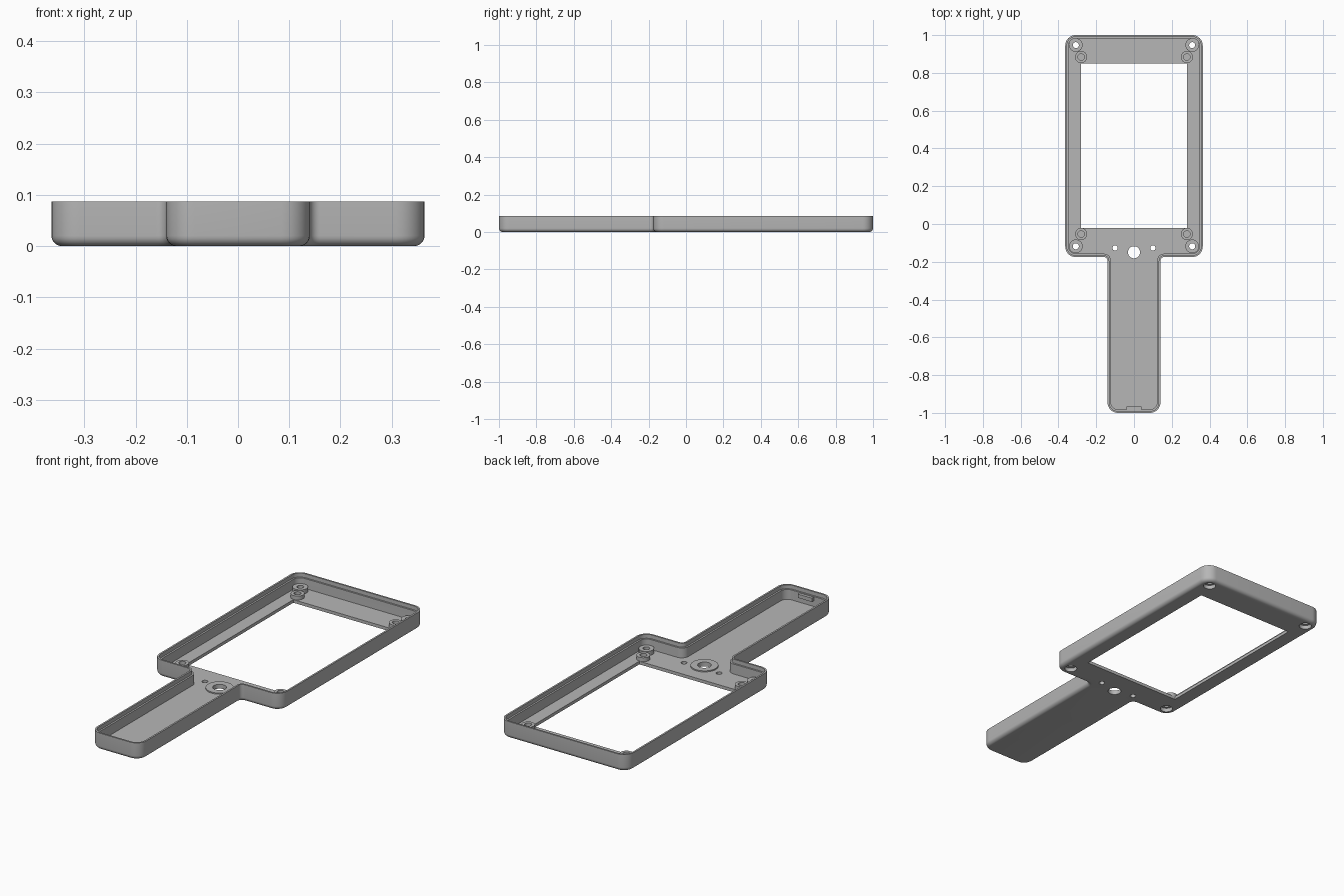
import bpy
import bmesh
from math import sin, cos, pi
from mathutils import Vector

if "Cube" in bpy.data.objects:
    bpy.data.objects.remove(bpy.data.objects["Cube"])

gray = bpy.data.materials.new("plain gray plastic")
gray.use_nodes = True
gray.diffuse_color = (0.47, 0.47, 0.47, 1)
gray.node_tree.nodes["Principled BSDF"].inputs["Base Color"].default_value = gray.diffuse_color

HEIGHT, FLOOR, WALL = 0.087, 0.016, 0.018
HEAD_X, GRIP_X, NECK_Y = 0.364, 0.14, -0.175


def make_object(name, bm):
    bmesh.ops.recalc_face_normals(bm, faces=bm.faces)
    mesh = bpy.data.meshes.new(name)
    bm.to_mesh(mesh)
    bm.free()
    mesh.materials.append(gray)
    obj = bpy.data.objects.new(name, mesh)
    bpy.context.collection.objects.link(obj)
    return obj


def outline(inset, steps=8):
    """Rounded paddle outline, moved inward by inset."""
    right = [(GRIP_X, -1), (GRIP_X, NECK_Y), (HEAD_X, NECK_Y), (HEAD_X, 1)]
    corners = [Vector(p) for p in right + [(-x, y) for x, y in reversed(right)]]
    points = []
    for i, c in enumerate(corners):
        d_in = (c - corners[i - 1]).normalized()
        d_out = (corners[(i + 1) % len(corners)] - c).normalized()
        convex = d_in.x * d_out.y - d_in.y * d_out.x > 0
        radius = 0.055 if convex else 0.02
        center = c + (d_out - d_in) * radius
        r = radius - inset if convex else radius + inset
        for k in range(steps + 1):
            a = k / steps * pi / 2
            points.append(center + (d_in * sin(a) - d_out * cos(a)) * r)
    return points


def cylinder(name, x, y, z0, z1, r):
    bm = bmesh.new()
    bmesh.ops.create_cone(bm, cap_ends=True, segments=32, radius1=r, radius2=r, depth=z1 - z0)
    bmesh.ops.translate(bm, verts=bm.verts, vec=(x, y, (z0 + z1) / 2))
    return make_object(name, bm)


def box(name, low, high):
    bm = bmesh.new()
    bmesh.ops.create_cube(bm, size=1)
    for v in bm.verts:
        v.co = [(a + b) / 2 + c * (b - a) for a, b, c in zip(low, high, v.co)]
    return make_object(name, bm)


def combine(body, tool, operation):
    tool.hide_render = True
    mod = body.modifiers.new(tool.name, 'BOOLEAN')
    mod.operation, mod.object, mod.solver = operation, tool, 'EXACT'
    bpy.context.view_layer.objects.active = body
    bpy.ops.object.modifier_apply(modifier=mod.name)
    bpy.data.objects.remove(tool)


# Open tray: rounded bottom edge, outer wall, stepped lip, inner wall, floor
edge = 0.02
section = [(edge * (1 - sin(a)), edge * (1 - cos(a))) for a in [k * pi / 12 for k in range(7)]]
section += [(0, HEIGHT), (0.009, HEIGHT), (0.009, 0.067), (WALL, 0.067), (WALL, FLOOR)]
bm = bmesh.new()
rings = [[bm.verts.new((p.x, p.y, z)) for p in outline(d)] for d, z in section]
for low, high in zip(rings, rings[1:]):
    for i in range(len(low)):
        bm.faces.new((low[i - 1], low[i], high[i], high[i - 1]))
bm.faces.new(rings[0])
bm.faces.new(rings[-1])
shell = make_object("paddle_shell", bm)

# Raised bosses on the floor
screws = [(sx * 0.308, y) for sx in (-1, 1) for y in (0.947, -0.118)]
posts = [(sx * 0.28, y) for sx in (-1, 1) for y in (0.884, -0.053)]
for x, y in screws:
    combine(shell, cylinder("screw_boss", x, y, 0.008, 0.038, 0.036), 'UNION')
for x, y in posts:
    combine(shell, cylinder("display_post", x, y, 0.008, 0.036, 0.032), 'UNION')
combine(shell, cylinder("button_collar", 0, -0.15, 0.008, 0.022, 0.065), 'UNION')

# Window and holes
combine(shell, box("window_cutter", (-0.28, -0.02, -0.1), (0.28, 0.85, 0.06)), 'DIFFERENCE')
for x, y in screws:
    combine(shell, cylinder("screw_hole", x, y, -0.1, 0.2, 0.016), 'DIFFERENCE')
    combine(shell, cylinder("screw_head_recess", x, y, -0.1, 0.02, 0.03), 'DIFFERENCE')
for x, y in posts:
    combine(shell, cylinder("post_hole", x, y, FLOOR + 0.002, 0.2, 0.017), 'DIFFERENCE')
for x, y, r in [(0, -0.15, 0.032), (-0.1, -0.127, 0.014), (0.1, -0.127, 0.014)]:
    combine(shell, cylinder("panel_hole", x, y, -0.1, 0.2, r), 'DIFFERENCE')

# Catch tab inside the grip end
combine(shell, box("catch_tab", (-0.04, -0.988, 0.045), (0.04, -0.967, 0.064)), 'UNION')

bpy.ops.object.select_all(action='DESELECT')
shell.select_set(True)
bpy.context.view_layer.objects.active = shell
bpy.ops.object.shade_smooth_by_angle(angle=pi / 6)
